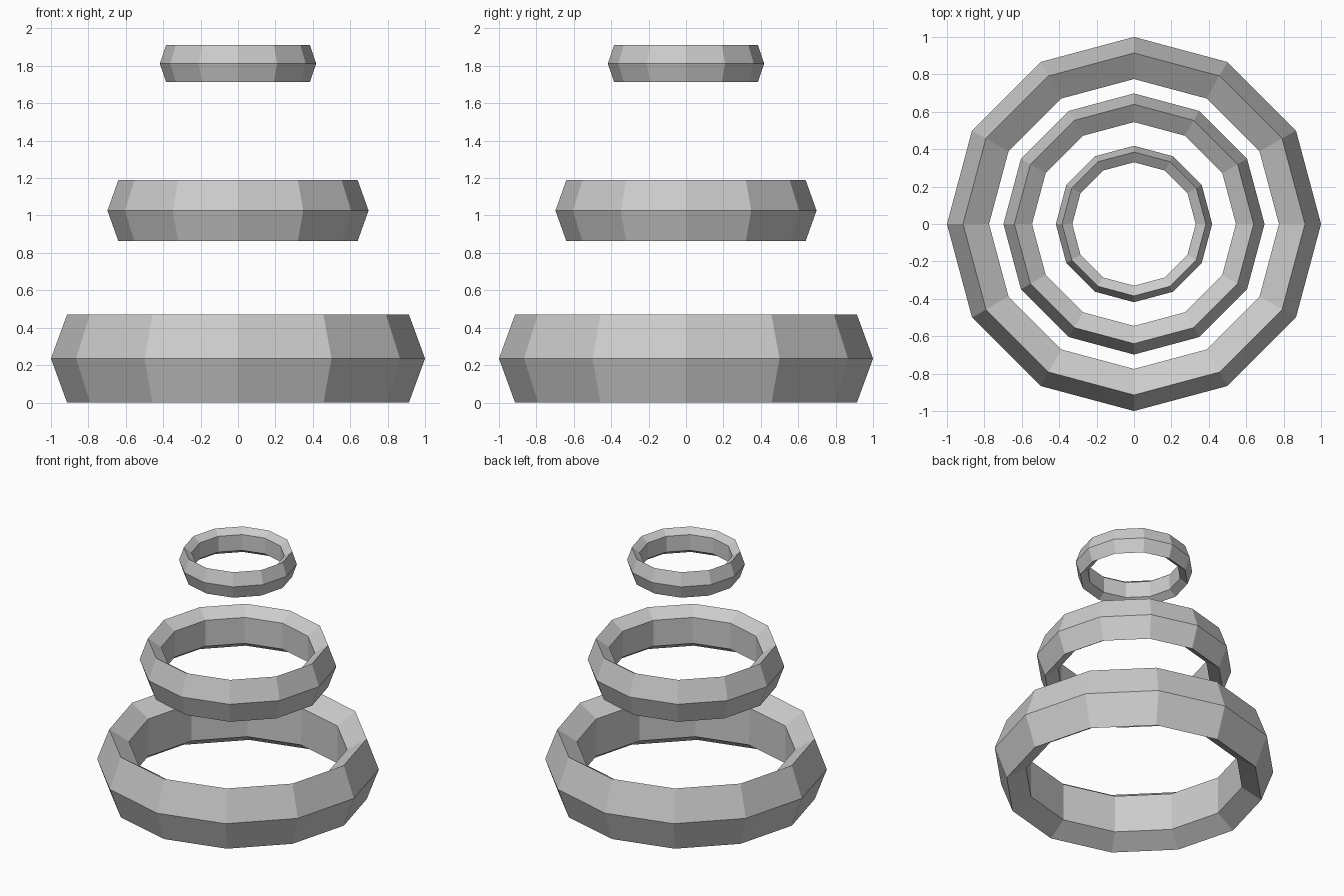
import bpy

if "Cube" in bpy.data.objects:
    bpy.data.objects.remove(bpy.data.objects["Cube"])


def ring(name, outer, inner, z_low, z_high):
    """12-sided ring with a pentagonal section, point outward, stretched in height."""
    minor = (outer - inner) / 1.809      # pentagon: outer point to flat inner wall
    half = (z_high - z_low) / 2
    bpy.ops.mesh.primitive_torus_add(
        major_segments=12, minor_segments=5,
        major_radius=outer - minor, minor_radius=minor,
        location=(0, 0, (z_low + z_high) / 2))
    ob = bpy.context.object
    ob.name = name
    ob.scale.z = half / (0.951 * minor)
    bpy.ops.object.transform_apply(location=False, rotation=False, scale=True)
    bpy.ops.object.shade_flat()


# Three floating rings, shrinking upward
ring("lower_ring", 1.0, 0.775, 0.0, 0.47)
ring("middle_ring", 0.698, 0.545, 0.863, 1.19)
ring("upper_ring", 0.418, 0.33, 1.713, 1.912)
